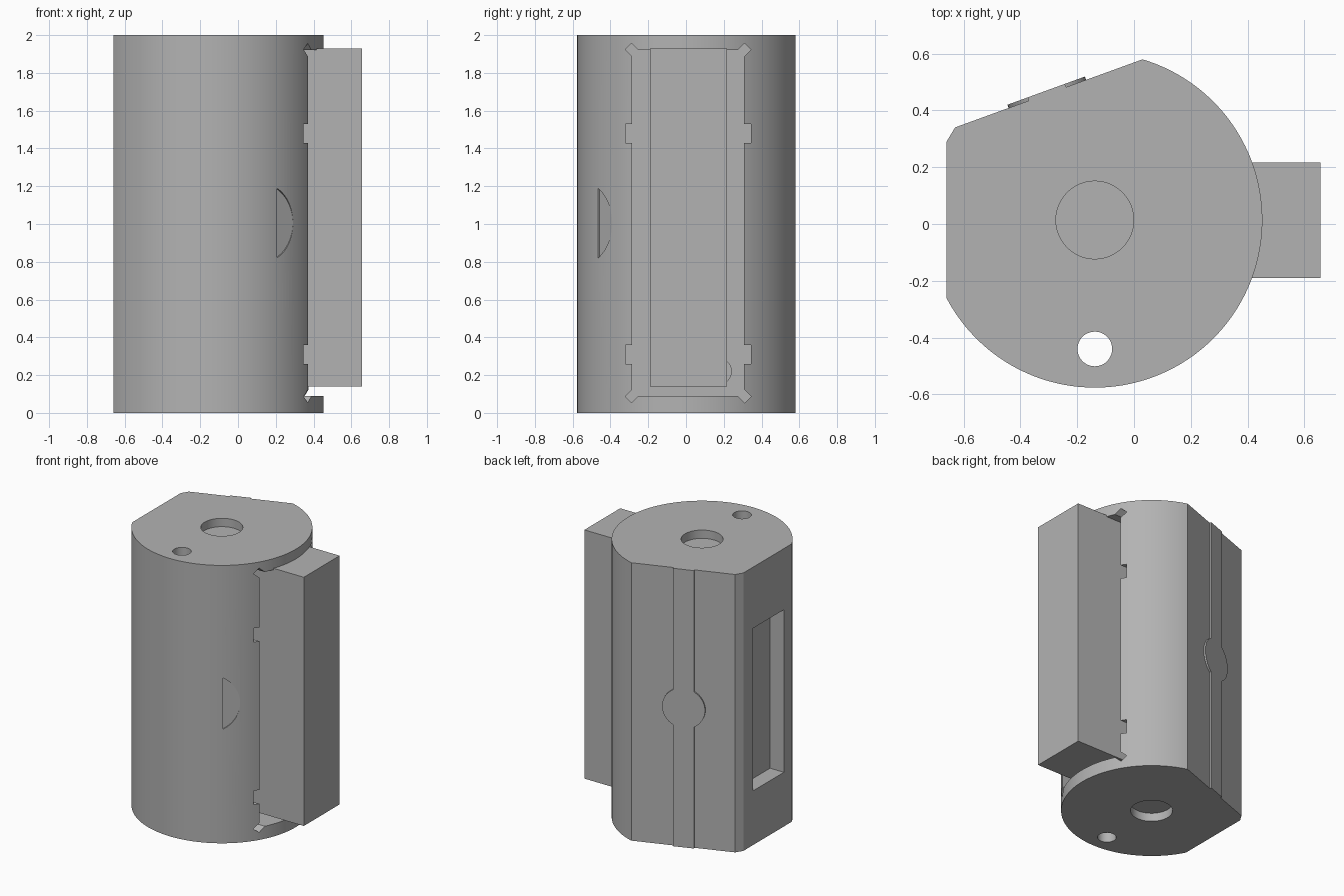
import bpy, bmesh, math
from mathutils import Matrix, Vector

if "Cube" in bpy.data.objects:
    bpy.data.objects.remove(bpy.data.objects["Cube"])

CX, CY, R = -0.138, 0.014, 0.59          # axis and radius of the round body

grey = bpy.data.materials.new("light_grey")
grey.diffuse_color = (0.45, 0.45, 0.45, 1)
grey.use_nodes = True
grey.node_tree.nodes["Principled BSDF"].inputs["Base Color"].default_value = grey.diffuse_color


def prism(name, pts, depth, mat=Matrix()):
    """Extrude a 2D outline along local z, then place it."""
    bm = bmesh.new()
    face = bm.faces.new([bm.verts.new((x, y, 0)) for x, y in pts])
    ext = bmesh.ops.extrude_face_region(bm, geom=[face])
    bmesh.ops.translate(bm, vec=(0, 0, depth),
                        verts=[v for v in ext["geom"] if isinstance(v, bmesh.types.BMVert)])
    bm.transform(mat)
    bmesh.ops.recalc_face_normals(bm, faces=bm.faces)
    me = bpy.data.meshes.new(name)
    bm.to_mesh(me)
    bm.free()
    me.materials.append(grey)
    ob = bpy.data.objects.new(name, me)
    bpy.context.collection.objects.link(ob)
    return ob


def arc(cx, cy, r, a0, a1, n):
    return [(cx + r * math.cos(a0 + (a1 - a0) * i / n),
             cy + r * math.sin(a0 + (a1 - a0) * i / n)) for i in range(n + 1)]


def circle(cx, cy, r, n=48):
    return arc(cx, cy, r, 0, 2 * math.pi, n)[:-1]


def rect(x0, x1, y0, y1):
    return [(x0, y0), (x1, y0), (x1, y1), (x0, y1)]


def frame(origin, u, v):
    """Matrix whose local x and y run along u and v."""
    u, v = Vector(u).normalized(), Vector(v).normalized()
    m = Matrix((u, v, u.cross(v))).transposed().to_4x4()
    return Matrix.Translation(origin) @ m


def side_x(x):
    """Outline in (y, z), extruded towards +x."""
    return frame((x, 0, 0), (0, 1, 0), (0, 0, 1))


def cut(target, cutter):
    cutter.hide_render = True
    mod = target.modifiers.new("cut", 'BOOLEAN')
    mod.operation, mod.solver, mod.object = 'DIFFERENCE', 'EXACT', cutter
    bpy.context.view_layer.objects.active = target
    bpy.ops.object.modifier_apply(modifier=mod.name)
    bpy.data.objects.remove(cutter)


# Body: round housing with a left flat, a small corner and a slanted back flat
a0 = math.atan2(-0.26 - CY, -0.66 - CX)
a1 = math.atan2(0.58 - CY, 0.03 - CX)
body = prism("body", arc(CX, CY, R, a0, a1, 110) + [(-0.63, 0.34), (-0.66, 0.29)], 2)

# Shallow centre sockets and the through hole
for z in (-0.06, 1.94):
    cut(body, prism("socket_cutter", circle(CX, CY, 0.137), 0.12, Matrix.Translation((0, 0, z))))
cut(body, prism("hole_cutter", circle(CX, -0.44, 0.061), 2.4, Matrix.Translation((0, 0, -0.2))))

# Right pocket with side notches and diagonal corner reliefs
FLOOR, Y0, Y1, Z0, Z1 = 0.2, -0.285, 0.308, 0.09, 1.92
cut(body, prism("pocket_cutter", rect(Y0, Y1, Z0, Z1), 0.5, side_x(FLOOR)))
for z in (0.26, 1.43):
    cut(body, prism("notch_cutter", rect(Y0 - 0.036, Y1 + 0.036, z, z + 0.1), 0.5, side_x(FLOOR)))
for y, sy in ((Y0, -1), (Y1, 1)):
    for z, sz in ((Z0, -1), (Z1, 1)):
        m = frame((FLOOR, y, z), (0, sy, sz), (0, -sz, sy))
        if m.col[2][0] < 0:
            m = frame((FLOOR, y, z), (0, sy, sz), (0, sz, -sy))
        cut(body, prism("relief_cutter", rect(-0.06, 0.028, -0.024, 0.024), 0.5, m))
# Round cable holes in the pocket floor
for y in (-0.175, 0.17):
    cut(body, prism("cable_cutter", circle(y, 0.22, 0.07), 0.15, side_x(FLOOR - 0.1)))

# Left window recess
cut(body, prism("window_cutter", rect(-0.17, 0.18, 0.39, 1.56), 0.3, side_x(-0.85 + 0.0 + 0.0)
                @ Matrix.Translation((0, 0, 0.0))))

# Half-moon recess on the front right
half = math.asin(0.185 / 0.208)
moon = arc(0.105 - 0.208, 0, 0.208, -half, half, 32)
cut(body, prism("moon_cutter", moon, 0.1,
                frame((0.205, -0.452, 1.005), (0.085, 0.061, 0), (0, 0, 1))))

# Raised strip and disc on the slanted back flat
back = frame((-0.305, 0.4582, 0), (-0.66, -0.24, 0), (0, 0, 1))
strip = prism("back_strip", rect(-0.07, 0.07, 0, 2), 0.022, back @ Matrix.Translation((0, 0, -0.01)))
disc = prism("back_disc", circle(0, 1.0, 0.145), 0.022, back @ Matrix.Translation((0, 0, -0.01)))

# Block seated in the right pocket
block = prism("block", rect(-0.19, 0.217, 0.14, 1.93), 0.657 - FLOOR + 0.01, side_x(FLOOR - 0.01))

bpy.ops.object.select_all(action='DESELECT')
for ob in (body, disc):
    ob.select_set(True)
bpy.context.view_layer.objects.active = body
bpy.ops.object.shade_smooth_by_angle(angle=math.radians(25))
